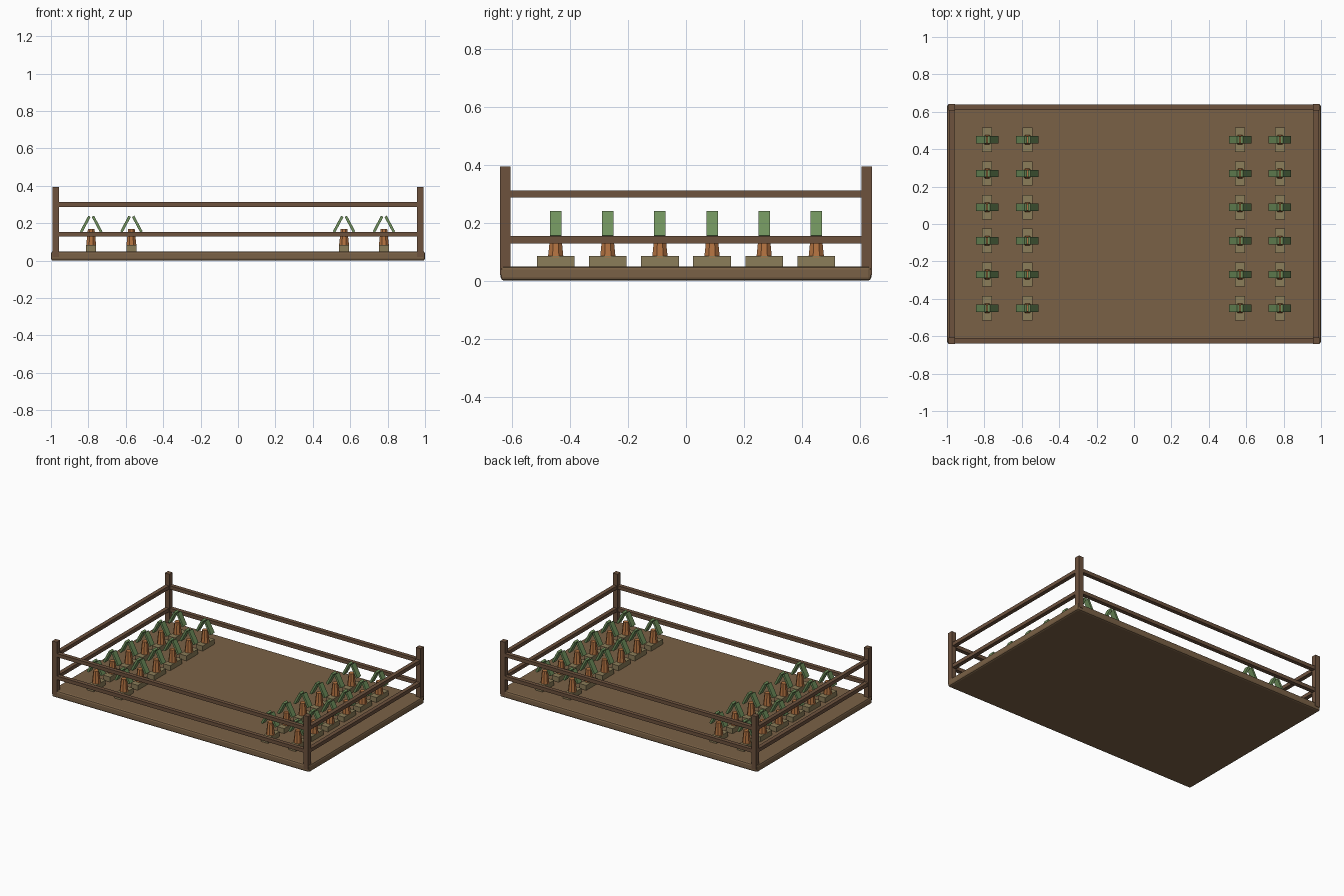
import bpy, bmesh
from math import radians, pi
from mathutils import Matrix

if "Cube" in bpy.data.objects:
    bpy.data.objects.remove(bpy.data.objects["Cube"])


def material(name, rgb):
    m = bpy.data.materials.new(name)
    m.diffuse_color = (*rgb, 1)
    m.use_nodes = True
    m.node_tree.nodes["Principled BSDF"].inputs["Base Color"].default_value = m.diffuse_color
    return m


SOIL = material("soil_brown", (0.195, 0.12, 0.061))
WOOD = material("dark_wood", (0.153, 0.084, 0.048))
MOUND = material("mound_tan", (0.26, 0.205, 0.10))
ORANGE = material("root_orange", (0.45, 0.17, 0.053))
GREEN = material("leaf_green", (0.16, 0.28, 0.107))


def finish(name, bm, mat):
    me = bpy.data.meshes.new(name)
    bm.to_mesh(me)
    bm.free()
    me.materials.append(mat)
    ob = bpy.data.objects.new(name, me)
    bpy.context.collection.objects.link(ob)
    return ob


def box(name, center, size, mat, tilt=0, bevel=0):
    bm = bmesh.new()
    mtx = (Matrix.Translation(center) @ Matrix.Rotation(tilt, 4, 'Y')
           @ Matrix.Diagonal((*size, 1)))
    bmesh.ops.create_cube(bm, size=1, matrix=mtx)
    ob = finish(name, bm, mat)
    if bevel:
        mod = ob.modifiers.new("bevel", 'BEVEL')
        mod.width, mod.segments = bevel, 2
    return ob


def frustum(name, center, r1, r2, height, mat, sides=8):
    bm = bmesh.new()
    mtx = Matrix.Translation(center) @ Matrix.Rotation(pi / sides, 4, 'Z')
    bmesh.ops.create_cone(bm, cap_ends=True, segments=sides, radius1=r1,
                          radius2=r2, depth=height, matrix=mtx)
    return finish(name, bm, mat)


# Ground slab with softened edges
box("ground_slab", (0, 0, 0.025), (2.0, 1.28, 0.05), SOIL, bevel=0.012)

# Corner posts
PX, PY = 0.975, 0.624
for sx in (-1, 1):
    for sy in (-1, 1):
        box("corner_post", (sx * PX, sy * PY, 0.207), (0.036, 0.036, 0.374), WOOD)

# Two rails on every side
for z in (0.142, 0.30):
    for s in (-1, 1):
        box("long_rail", (0, s * PY, z), (2 * PX, 0.028, 0.025), WOOD)
        box("short_rail", (s * PX, 0, z), (0.028, 2 * PY, 0.025), WOOD)

# Planted crops: soil mound, root and a pair of leaning leaves
for x in (-0.785, -0.57, 0.567, 0.78):
    for i in range(6):
        y = -0.45 + 0.18 * i
        box("soil_mound", (x, y, 0.065), (0.053, 0.13, 0.04), MOUND)
        frustum("root", (x, y, 0.125), 0.029, 0.019, 0.09, ORANGE)
        for s in (-1, 1):
            box("leaf", (x + s * 0.0315, y, 0.195), (0.014, 0.04, 0.095),
                GREEN, tilt=radians(-28 * s))
